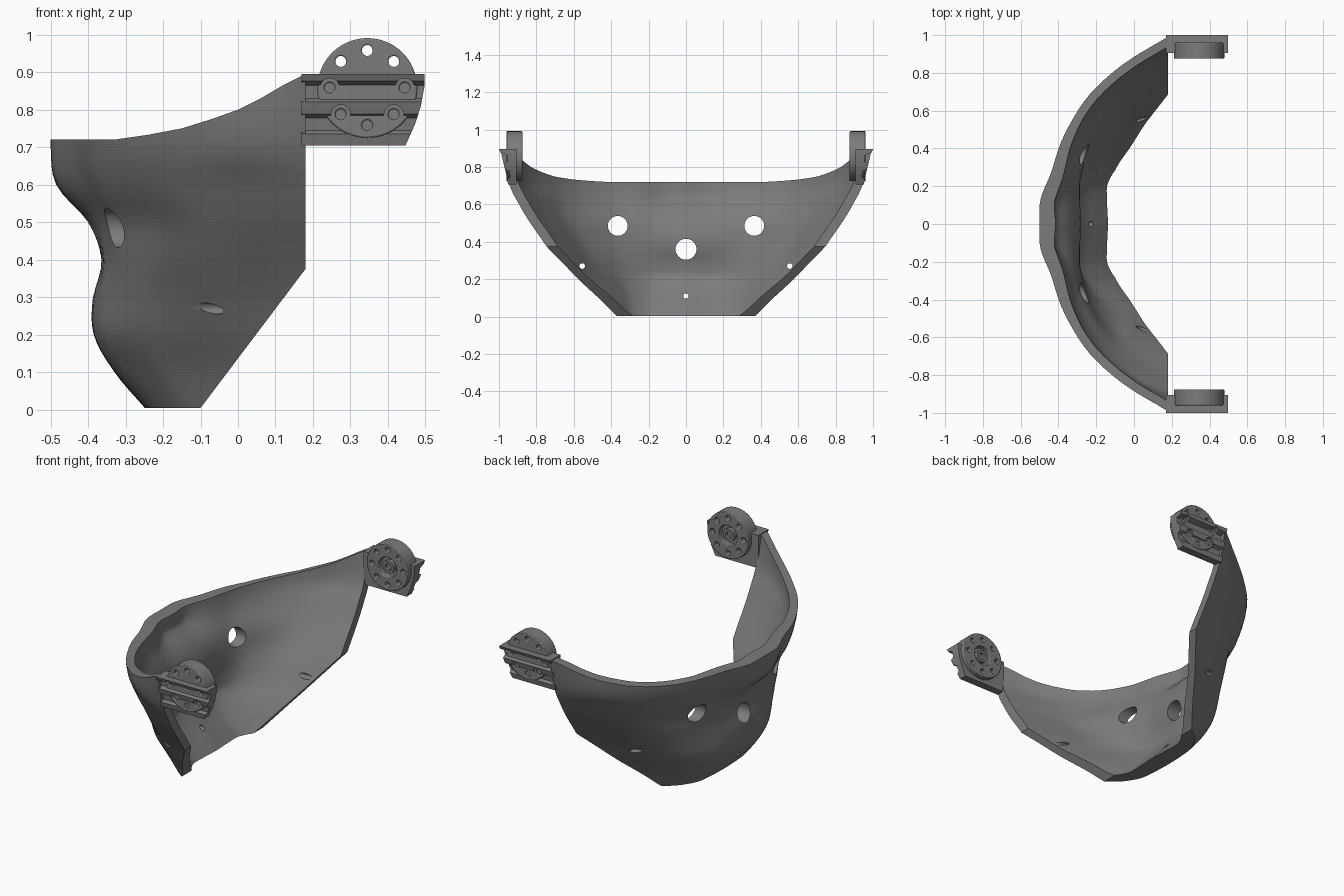
import bpy, bmesh, math
from mathutils import Vector, Matrix

if "Cube" in bpy.data.objects:
    bpy.data.objects.remove(bpy.data.objects["Cube"])

grey = bpy.data.materials.new("dark grey")
grey.diffuse_color = (0.2, 0.2, 0.2, 1)
grey.use_nodes = True
grey.node_tree.nodes["Principled BSDF"].inputs["Base Color"].default_value = grey.diffuse_color


def new_object(name, bm):
    bmesh.ops.recalc_face_normals(bm, faces=bm.faces)
    mesh = bpy.data.meshes.new(name)
    bm.to_mesh(mesh)
    bm.free()
    mesh.materials.append(grey)
    ob = bpy.data.objects.new(name, mesh)
    bpy.context.collection.objects.link(ob)
    return ob


def apply(ob, mod):
    bpy.context.view_layer.objects.active = ob
    bpy.ops.object.modifier_apply(modifier=mod.name)


def boolean(ob, cutter, operation="DIFFERENCE"):
    cutter.hide_render = True
    mod = ob.modifiers.new("cut", "BOOLEAN")
    mod.operation, mod.solver, mod.object = operation, "EXACT", cutter
    apply(ob, mod)
    bpy.data.objects.remove(cutter)


def smooth(ob, angle=35):
    bpy.ops.object.select_all(action="DESELECT")
    ob.select_set(True)
    bpy.context.view_layer.objects.active = ob
    bpy.ops.object.shade_smooth_by_angle(angle=math.radians(angle))


def prism(name, points, offset):
    """Closed solid from a planar 3D outline pushed along offset."""
    bm = bmesh.new()
    face = bm.faces.new([bm.verts.new(p) for p in points])
    ext = bmesh.ops.extrude_face_region(bm, geom=[face])
    bmesh.ops.translate(bm, vec=offset, verts=[v for v in ext["geom"] if isinstance(v, bmesh.types.BMVert)])
    return new_object(name, bm)


def rod(bm, centre, radius, depth, axis, segments=24):
    rot = Matrix.Rotation(math.pi / 2, 4, "Y" if axis == "x" else "X")
    bmesh.ops.create_cone(bm, cap_ends=True, segments=segments, radius1=radius, radius2=radius,
                          depth=depth, matrix=Matrix.Translation(centre) @ rot)


def spline(points, steps):
    """Smooth curve through the given points."""
    pts = [Vector(p) for p in points]
    pts = [2 * pts[0] - pts[1]] + pts + [2 * pts[-1] - pts[-2]]
    out = []
    for i in range(1, len(pts) - 2):
        a, b, c, d = pts[i - 1:i + 3]
        for s in range(steps):
            t = s / steps
            out.append(0.5 * (2 * b + (c - a) * t + (2 * a - 5 * b + 4 * c - d) * t * t
                              + (3 * b - a - 3 * c + d) * t ** 3))
    return out + [pts[-2]]


# Curved shell: half sections (x, y) at rising heights
levels = [
    (0.0, [(-.245, 0), (-.24, .12), (-.225, .22), (-.17, .31), (-.10, .37), (0, .43), (.22, .57)]),
    (0.1, [(-.33, 0), (-.325, .12), (-.30, .23), (-.22, .34), (-.13, .405), (0, .485), (.22, .63)]),
    (0.2, [(-.385, 0), (-.38, .12), (-.35, .25), (-.27, .37), (-.14, .47), (.02, .56), (.22, .67)]),
    (0.3, [(-.387, 0), (-.38, .12), (-.355, .25), (-.28, .40), (-.13, .54), (.02, .62), (.22, .72)]),
    (0.4, [(-.365, 0), (-.362, .12), (-.35, .25), (-.29, .42), (-.14, .60), (.02, .69), (.22, .78)]),
    (0.5, [(-.40, 0), (-.39, .12), (-.365, .25), (-.31, .42), (-.16, .64), (0, .75), (.22, .85)]),
    (0.6, [(-.485, 0), (-.475, .12), (-.41, .27), (-.35, .45), (-.20, .67), (0, .81), (.22, .91)]),
    (0.72, [(-.50, 0), (-.495, .13), (-.44, .27), (-.37, .47), (-.23, .69), (-.01, .87), (.22, .965)]),
    (0.95, [(-.50, 0), (-.495, .13), (-.44, .27), (-.37, .47), (-.23, .70), (0, .89), (.22, 1.03)]),
]
low = [(2 * a[0] - b[0], 2 * a[1] - b[1]) for a, b in zip(levels[0][1], levels[1][1])]
levels.insert(0, (-0.1, low))
columns = []
for k in range(7):
    columns.append(spline([(p[k][0], p[k][1], z) for z, p in levels], 4))
bm = bmesh.new()
rows = []
for r in range(len(columns[0])):
    half = spline([c[r] for c in columns], 5)
    full = [Vector((p.x, -p.y, p.z)) for p in reversed(half[1:])] + half
    rows.append([bm.verts.new(p) for p in full])
for a, b in zip(rows, rows[1:]):
    for i in range(len(a) - 1):
        bm.faces.new((a[i], b[i], b[i + 1], a[i + 1]))
shell = new_object("shell", bm)
mesh = shell.data
if mesh.polygons[len(mesh.polygons) // 2].normal.x > 0:
    mesh.flip_normals()

# Wall is thicker in the middle than at the side arms
group = shell.vertex_groups.new(name="wall")
for v in mesh.vertices:
    group.add([v.index], max(0.55, 1 - 0.8 * abs(v.co.y)), "REPLACE")
mod = shell.modifiers.new("wall", "SOLIDIFY")
mod.thickness, mod.offset, mod.vertex_group = 0.085, -1, "wall"
apply(shell, mod)

# Trim the shell to its side outline
outline = [(-.7, .72), (-.33, .72), (-.24, .733), (-.15, .75), (-.07, .775), (0, .80), (.06, .83),
           (.12, .865), (.18, .895), (.18, .375), (-.1, .004), (-.7, .004)]
boolean(shell, prism("trim", [(x, -1.2, z) for x, z in outline], (0, 2.4, 0)), "INTERSECT")

# Openings through the shell
bm = bmesh.new()
for y, z, r in ((-.365, .485, .053), (.365, .485, .053), (0, .36, .056),
                (-.555, .27, .015), (.555, .27, .015), (0, .11, .014)):
    rod(bm, (-.2, y, z), r, 0.9, "x", 32)
boolean(shell, new_object("openings", bm))
smooth(shell)

# Hinge on each side: grooved bracket, round disc, screw holes
CX, CZ = 0.345, 0.858
ring = [(CX + .1 * math.cos(i * math.pi / 4), CZ + .1 * math.sin(i * math.pi / 4)) for i in range(8)]
section = [(.905, .705), (.95, .705), (.957, .735), (.940, .745), (.945, .778), (.968, .788), (.976, .82),
           (.955, .83), (.958, .865), (.992, .876), (1.0, .895), (.905, .895)]
end_curve = [(.1, .6), (.42, .6), (.447, .705), (.472, .76), (.488, .81), (.497, .86), (.5, .95), (.1, .95)]
for side, s in (("left", 1), ("right", -1)):
    bracket = prism(side + "_bracket", [(.17, s * y, z) for y, z in section], (.4, 0, 0))
    boolean(bracket, prism("end", [(x, -1.2, z) for x, z in end_curve], (0, 2.4, 0)), "INTERSECT")
    bm = bmesh.new()
    for x, z in ring:
        if z < .9:
            rod(bm, (x, s * .99, z), .026, .09, "y")
    boolean(bracket, new_object("screw_seats", bm))
    smooth(bracket)

    bm = bmesh.new()
    rod(bm, (CX, s * .9175, CZ), .133, .085, "y", 64)
    disc = new_object(side + "_disc", bm)
    bm = bmesh.new()
    for x, z in ring:
        rod(bm, (x, s * .92, z), .0145, .2, "y")
    boolean(disc, new_object("screw_holes", bm))
    bm = bmesh.new()
    rod(bm, (CX, s * .875, CZ), .058, .06, "y", 32)
    boolean(disc, new_object("hub_recess", bm))
    mod = disc.modifiers.new("edge", "BEVEL")
    mod.width, mod.segments, mod.limit_method = 0.004, 2, "ANGLE"
    smooth(disc)

    # Hub ring in the recess and screw heads in the bracket
    bm = bmesh.new()
    rod(bm, (CX, s * .897, CZ), .036, .03, "y", 32)
    hub = new_object(side + "_hub", bm)
    bm = bmesh.new()
    rod(bm, (CX, s * .885, CZ), .02, .03, "y")
    boolean(hub, new_object("hub_bore", bm))
    smooth(hub)
    bm = bmesh.new()
    for x, z in ring:
        if z < .9:
            rod(bm, (x, s * .945, z), .016, .016, "y")
    smooth(new_object(side + "_screws", bm))
